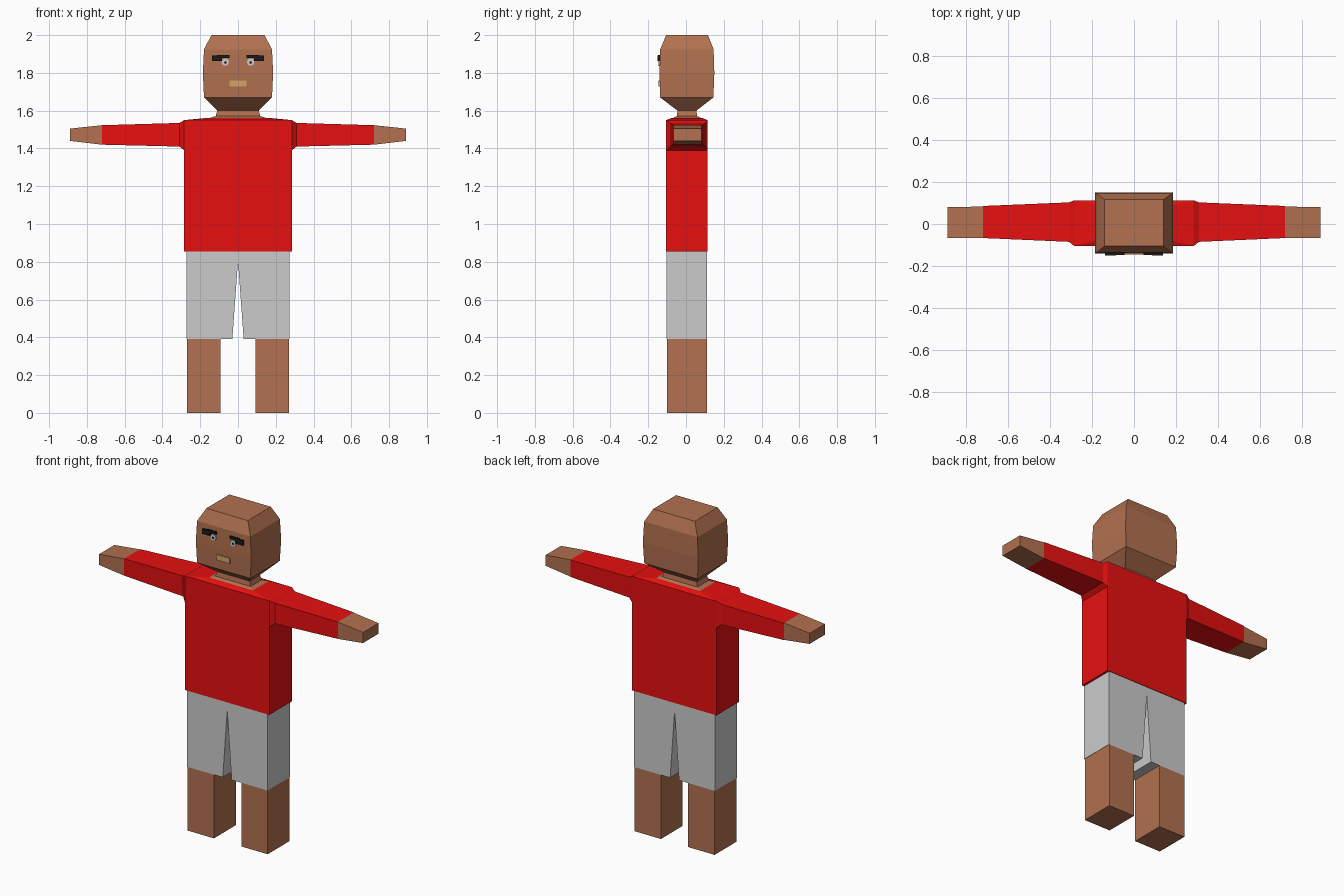
import bpy, bmesh
from math import pi
from mathutils import Matrix

if "Cube" in bpy.data.objects:
    bpy.data.objects.remove(bpy.data.objects["Cube"])


def material(name, r, g, b):
    m = bpy.data.materials.new(name)
    m.diffuse_color = (r, g, b, 1)
    m.use_nodes = True
    m.node_tree.nodes["Principled BSDF"].inputs["Base Color"].default_value = m.diffuse_color
    return m


SKIN = material("skin", 0.445, 0.165, 0.08)
RED = material("red", 0.8, 0.005, 0.005)
GREY = material("grey", 0.61, 0.61, 0.61)
BLACK = material("black", 0.01, 0.01, 0.01)
WHITE = material("eye_white", 0.75, 0.75, 0.75)
LIP = material("lip", 0.68, 0.36, 0.14)


def finish(name, bm, mat):
    bmesh.ops.recalc_face_normals(bm, faces=bm.faces)
    me = bpy.data.meshes.new(name)
    bm.to_mesh(me)
    bm.free()
    me.materials.append(mat)
    ob = bpy.data.objects.new(name, me)
    bpy.context.collection.objects.link(ob)
    return ob


def loft(name, sections, mat, axis="z", side=1):
    """Rectangles (pos, a0, a1, b0, b1): a, b are x, y for axis z and y, z for axis x."""
    bm = bmesh.new()
    rings = []
    for p, a0, a1, b0, b1 in sections:
        ring = []
        for a, b in ((a0, b0), (a1, b0), (a1, b1), (a0, b1)):
            ring.append(bm.verts.new((a * side, b, p) if axis == "z" else (p * side, a, b)))
        rings.append(ring)
    for lo, hi in zip(rings, rings[1:]):
        for i in range(4):
            j = (i + 1) % 4
            bm.faces.new((lo[i], lo[j], hi[j], hi[i]))
    bm.faces.new(rings[0])
    bm.faces.new(rings[-1])
    return finish(name, bm, mat)


def box(name, x0, x1, y0, y1, z0, z1, mat, side=1):
    return loft(name, [(z0, x0, x1, y0, y1), (z1, x0, x1, y0, y1)], mat, side=side)


def disc(name, x, y, z, radius, depth, mat):
    bm = bmesh.new()
    m = Matrix.Translation((x, y, z)) @ Matrix.Rotation(pi / 2, 4, "X")
    bmesh.ops.create_cone(bm, cap_ends=True, segments=8, radius1=radius,
                          radius2=radius, depth=depth, matrix=m)
    return finish(name, bm, mat)


# Head with bevelled crown and tapered jaw, running down into the neck
loft("head", [(1.565, -0.12, 0.12, -0.05, 0.06),
              (1.60, -0.11, 0.11, -0.045, 0.055),
              (1.67, -0.18, 0.18, -0.137, 0.145),
              (1.80, -0.186, 0.186, -0.14, 0.15),
              (1.925, -0.18, 0.18, -0.137, 0.146),
              (2.0, -0.14, 0.14, -0.105, 0.116)], SKIN)

# Shirt body and skin collar
loft("shirt", [(0.855, -0.285, 0.285, -0.105, 0.113),
               (1.55, -0.285, 0.285, -0.105, 0.113),
               (1.562, -0.16, 0.16, -0.075, 0.085)], RED)
loft("collar", [(1.56, -0.155, 0.155, -0.072, 0.082),
                (1.572, -0.115, 0.115, -0.047, 0.057)], SKIN)

# Shorts: outline with a narrow notch, extruded through the depth
outline = [(-0.272, 0.855), (-0.272, 0.39), (-0.03, 0.39), (0, 0.805),
           (0.03, 0.39), (0.272, 0.39), (0.272, 0.855)]
bm = bmesh.new()
front = [bm.verts.new((x, -0.104, z)) for x, z in outline]
back = [bm.verts.new((x, 0.11, z)) for x, z in outline]
bm.faces.new(front)
bm.faces.new(back)
for i in range(len(outline)):
    j = (i + 1) % len(outline)
    bm.faces.new((front[i], front[j], back[j], back[i]))
finish("shorts", bm, GREY)

# Mirrored limbs and face features
for side, tag in ((-1, "left"), (1, "right")):
    loft("sleeve_" + tag, [(0.285, -0.105, 0.113, 1.39, 1.55),
                           (0.31, -0.085, 0.103, 1.41, 1.535),
                           (0.72, -0.067, 0.086, 1.42, 1.523)], RED, "x", side)
    loft("hand_" + tag, [(0.72, -0.067, 0.083, 1.42, 1.523),
                         (0.89, -0.067, 0.081, 1.44, 1.505)], SKIN, "x", side)
    box("leg_" + tag, 0.092, 0.27, -0.10, 0.11, 0, 0.39, SKIN, side)
    box("brow_inner_" + tag, 0.045, 0.11, -0.148, -0.13, 1.88, 1.896, BLACK, side)
    box("brow_outer_" + tag, 0.085, 0.138, -0.15, -0.13, 1.863, 1.892, BLACK, side)
    disc("eye_" + tag, 0.067 * side, -0.138, 1.857, 0.02, 0.014, WHITE)
    disc("pupil_" + tag, 0.067 * side, -0.14, 1.855, 0.007, 0.013, BLACK)
    box("lip_" + tag, 0, 0.045, -0.146, -0.13, 1.727, 1.76, LIP, side)
